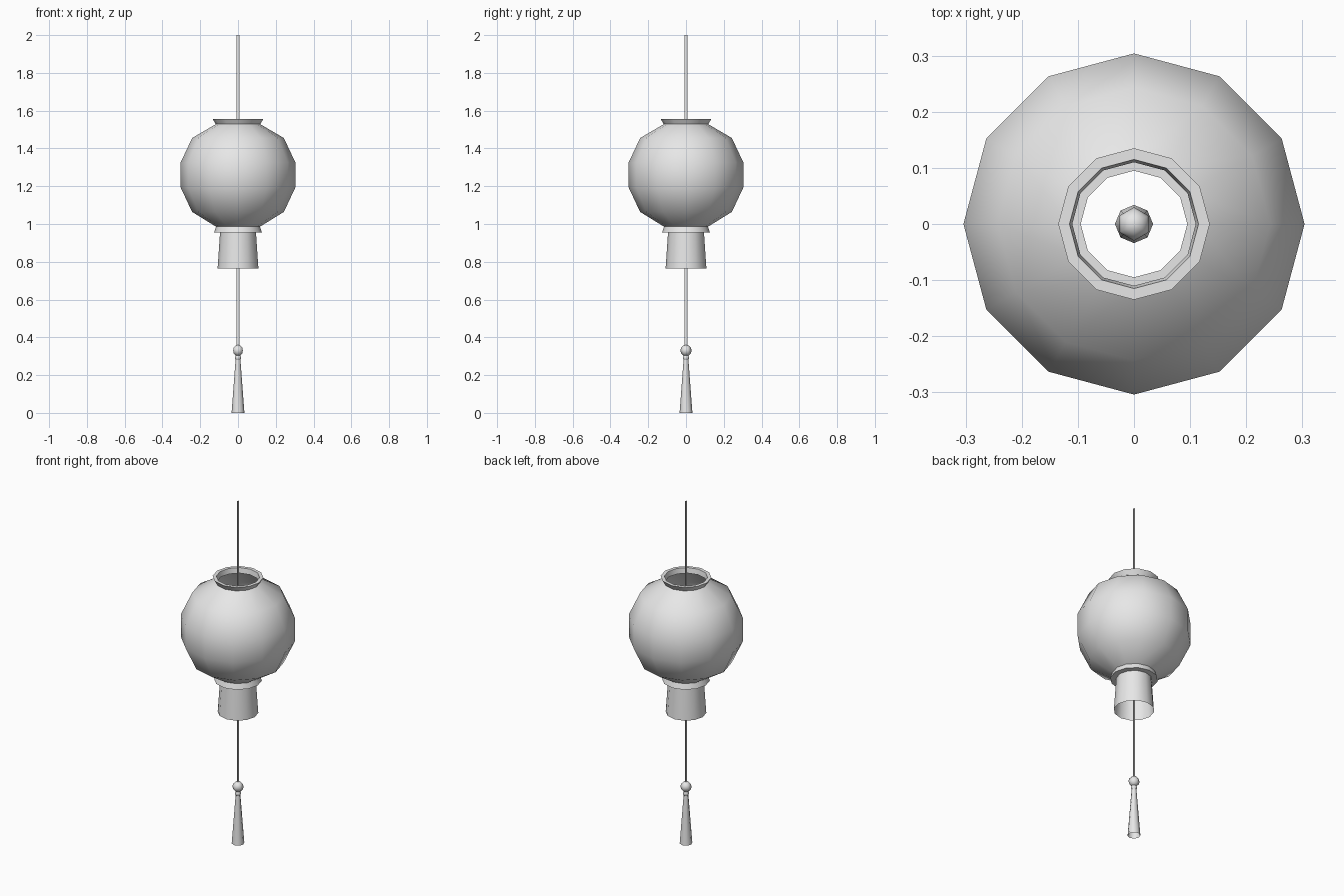
import bpy, bmesh
from math import sin, cos, pi

if "Cube" in bpy.data.objects:
    bpy.data.objects.remove(bpy.data.objects["Cube"], do_unlink=True)

grey = bpy.data.materials.new("light grey")
grey.use_nodes = True
grey.diffuse_color = (0.8, 0.8, 0.8, 1)
grey.node_tree.nodes["Principled BSDF"].inputs["Base Color"].default_value = (0.8, 0.8, 0.8, 1)


def finish(name, bm, smooth=True):
    mesh = bpy.data.meshes.new(name)
    bm.to_mesh(mesh)
    bm.free()
    mesh.materials.append(grey)
    obj = bpy.data.objects.new(name, mesh)
    bpy.context.scene.collection.objects.link(obj)
    if smooth:
        bpy.ops.object.select_all(action="DESELECT")
        obj.select_set(True)
        bpy.context.view_layer.objects.active = obj
        bpy.ops.object.shade_smooth_by_angle(angle=pi / 3.5)
    return obj


def lathe(name, profile, sides, closed=False):
    """Spin (radius, height) points about z; closed joins last point to first."""
    bm = bmesh.new()
    rings = []
    for r, z in profile:
        angles = [pi / 2 + 2 * pi * i / sides for i in range(sides)]
        rings.append([bm.verts.new((r * cos(a), r * sin(a), z)) for a in angles])
    pairs = list(zip(rings, rings[1:]))
    if closed:
        pairs.append((rings[-1], rings[0]))
    for low, high in pairs:
        for i in range(sides):
            j = (i + 1) % sides
            bm.faces.new((low[i], low[j], high[j], high[i]))
    bmesh.ops.remove_doubles(bm, verts=bm.verts, dist=1e-5)
    bmesh.ops.recalc_face_normals(bm, faces=bm.faces)
    return finish(name, bm)


# Paper globe, open at both ends
globe = lathe("lantern_globe", [(0.115, 0.985), (0.243, 1.064), (0.304, 1.194),
                                (0.304, 1.325), (0.243, 1.455), (0.115, 1.53)], 12)
for face in globe.data.polygons:
    face.use_smooth = True
for edge in globe.data.edges:
    edge.use_edge_sharp = False

# Flared rims above and below the globe
lathe("top_rim", [(0.117, 1.527), (0.135, 1.557), (0.115, 1.557), (0.11, 1.527)], 12, closed=True)
lathe("bottom_rim", [(0.116, 0.987), (0.127, 0.955), (0.095, 0.955), (0.095, 0.987)], 12, closed=True)

# Open skirt hanging under the globe
lathe("skirt", [(0.108, 0.765), (0.095, 0.957)], 12)

# Cord made of two crossed strips
bm = bmesh.new()
w, low, high = 0.008, 0.34, 2.0
for dx, dy in ((w, 0), (0, w)):
    bm.faces.new([bm.verts.new(p) for p in
                  ((-dx, -dy, low), (dx, dy, low), (dx, dy, high), (-dx, -dy, high))])
finish("cord", bm, smooth=False)

# Bead, knot and tassel at the end of the cord
ball = [(0.03 * sin(pi * i / 6), 0.33 - 0.03 * cos(pi * i / 6)) for i in range(7)]
bead = lathe("bead", ball, 6)
knot = lathe("tassel_knot", [(0.01, 0.305), (0.016, 0.298), (0.016, 0.287), (0.01, 0.278)], 8)
for part in (bead, knot):
    for face in part.data.polygons:
        face.use_smooth = True
    for edge in part.data.edges:
        edge.use_edge_sharp = False
lathe("tassel", [(0.034, 0.0), (0.013, 0.28)], 8)
